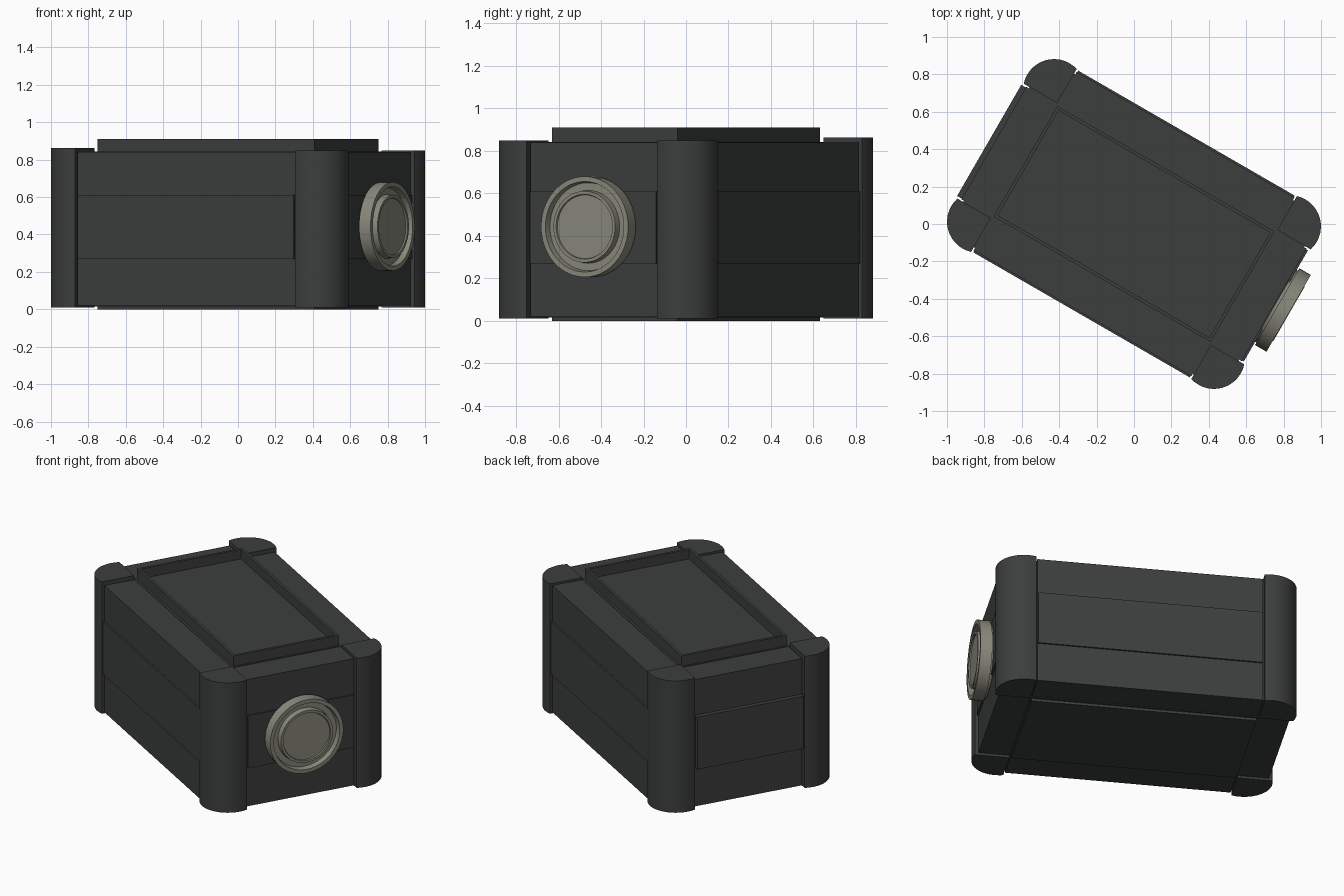
import bpy, bmesh, math
from mathutils import Matrix, Vector

if "Cube" in bpy.data.objects:
    bpy.data.objects.remove(bpy.data.objects["Cube"])

ROT = Matrix.Rotation(math.radians(-30), 4, 'Z')  # whole case is turned on the ground


def material(name, rgb):
    m = bpy.data.materials.new(name)
    m.diffuse_color = (*rgb, 1)
    m.use_nodes = True
    m.node_tree.nodes["Principled BSDF"].inputs["Base Color"].default_value = m.diffuse_color
    return m


DARK = material("dark_shell", (0.045, 0.048, 0.047))
METAL = material("port_metal", (0.25, 0.25, 0.20))


def finish(bm, name, mat, smooth=False):
    bmesh.ops.recalc_face_normals(bm, faces=bm.faces[:])
    me = bpy.data.meshes.new(name)
    bm.to_mesh(me)
    bm.free()
    ob = bpy.data.objects.new(name, me)
    bpy.context.collection.objects.link(ob)
    ob.matrix_world = ROT
    me.materials.append(mat)
    if smooth:
        bpy.ops.object.select_all(action='DESELECT')
        ob.select_set(True)
        bpy.context.view_layer.objects.active = ob
        bpy.ops.object.shade_smooth_by_angle(angle=math.radians(30))
    return ob


def box(name, x0, x1, y0, y1, z0, z1):
    bm = bmesh.new()
    bmesh.ops.create_cube(bm, size=1)
    for v in bm.verts:
        v.co = Vector((x1 if v.co.x > 0 else x0, y1 if v.co.y > 0 else y0, z1 if v.co.z > 0 else z0))
    return bm, name


def solid(*args):
    bm, name = box(*args)
    return finish(bm, name, DARK)


def prism(name, pts, z0, z1):
    bm = bmesh.new()
    face = bm.faces.new([bm.verts.new((x, y, z0)) for x, y in pts])
    top = bmesh.ops.extrude_face_region(bm, geom=[face])
    bmesh.ops.translate(bm, vec=(0, 0, z1 - z0),
                        verts=[g for g in top["geom"] if isinstance(g, bmesh.types.BMVert)])
    if not any(len(f.verts) == len(pts) and f.calc_center_median().z < z0 + 1e-4 for f in bm.faces):
        bm.faces.new([v for v in bm.verts if v.co.z < z0 + 1e-4])
    return finish(bm, name, DARK, True)


# Central core
solid("core", -0.68, 0.68, -0.355, 0.355, 0.016, 0.843)

# Side walls: backing, main panel and slightly proud middle band
for s, side in ((-1, "front"), (1, "back")):
    for part, w, d, z0, z1 in (("backing", 0.682, 0.535, 0.025, 0.835),
                               ("panel", 0.672, 0.551, 0.02, 0.84),
                               ("band", 0.668, 0.561, 0.27, 0.61)):
        y0, y1 = sorted((s * 0.35, s * d))
        solid(f"{side}_{part}", -w, w, y0, y1, z0, z1)

for s, side in ((-1, "left"), (1, "right")):
    extra = 0.018 if s < 0 else 0
    for part, w, d, z0, z1 in (("backing", 0.357, 0.85, 0.025, 0.835),
                               ("panel", 0.347, 0.865, 0.02, 0.84),
                               ("band", 0.343, 0.876 + extra, 0.27, 0.61)):
        x0, x1 = sorted((s * 0.675, s * d))
        solid(f"{side}_{part}", x0, x1, -w, w, z0, z1)

# Bulging corner posts
arc = [(0.728 + 0.166 * math.cos(math.radians(a)), 0.406 + 0.166 * math.sin(math.radians(a)))
       for a in [-18 + 125 * i / 14 for i in range(15)]]
outline = [(0.68, 0.355)] + arc[:]
for sx in (-1, 1):
    for sy in (-1, 1):
        prism(f"corner_post_{'right' if sx > 0 else 'left'}_{'back' if sy > 0 else 'front'}",
              [(sx * x, sy * y) for x, y in outline], 0.01, 0.85 if sx > 0 else 0.863)

# Recessed tray on top: block with inset, lowered floor
bm, name = box("top_tray", -0.67, 0.67, -0.341, 0.341, 0.835, 0.91)
bm.faces.ensure_lookup_table()
bm.normal_update()
top = max(bm.faces, key=lambda f: f.calc_center_median().z)
bmesh.ops.inset_region(bm, faces=[top], thickness=0.024)
ext = bmesh.ops.extrude_face_region(bm, geom=[top])
bmesh.ops.translate(bm, vec=(0, 0, -0.062), verts=[g for g in ext["geom"] if isinstance(g, bmesh.types.BMVert)])
if top.is_valid:
    bmesh.ops.delete(bm, geom=[top], context='FACES_ONLY')
finish(bm, name, DARK)

# Foot plate underneath
solid("foot_plate", -0.67, 0.67, -0.341, 0.341, 0.0, 0.02)


def port(name, profile, n=48):
    """Revolve (x, radius) points round the port axis."""
    bm = bmesh.new()
    rings = [[bm.verts.new((x, r * math.cos(math.tau * i / n), 0.443 + r * math.sin(math.tau * i / n)))
              for i in range(n)] for x, r in profile]
    for a, b in zip(rings, rings[1:]):
        for i in range(n):
            j = (i + 1) % n
            bm.faces.new((a[i], a[j], b[j], b[i]))
    bm.faces.new(rings[0])
    bm.faces.new(rings[-1])
    finish(bm, name, METAL, True)


# Round port on the right end: rim, recess and raised centre disc
port("round_port", [(0.868, 0.222), (0.884, 0.222), (0.884, 0.237), (0.955, 0.237), (0.955, 0.213),
                    (0.922, 0.207), (0.922, 0.172), (0.958, 0.168), (0.958, 0.153), (0.95, 0.15)])
